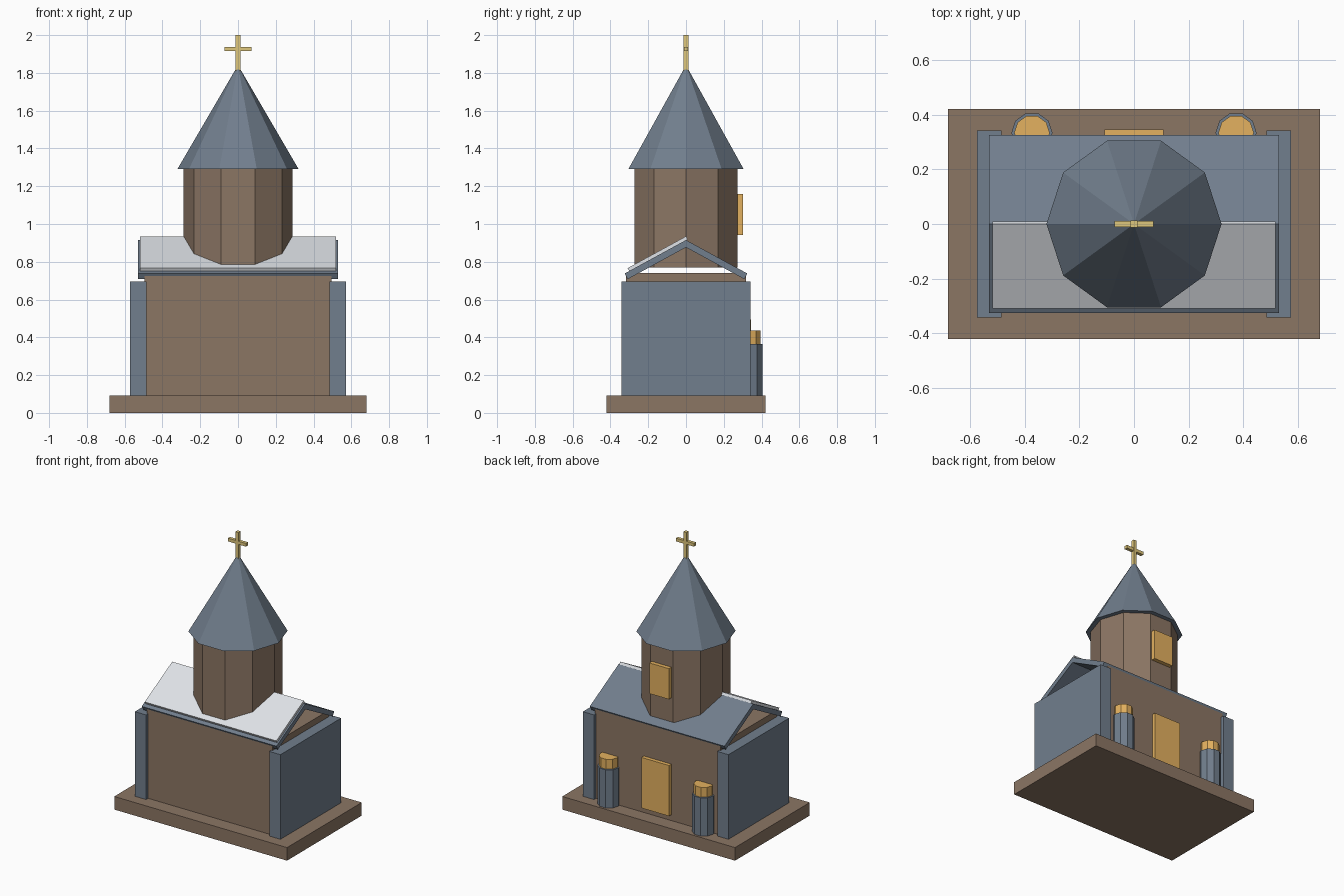
import bpy
import bmesh
from math import radians, sin, cos
from mathutils import Matrix

default = bpy.data.objects.get("Cube")
if default:
    bpy.data.objects.remove(default)


def material(name, rgb):
    mat = bpy.data.materials.new(name)
    mat.use_nodes = True
    mat.diffuse_color = (*rgb, 1)
    mat.node_tree.nodes["Principled BSDF"].inputs["Base Color"].default_value = (*rgb, 1)
    return mat


brown = material("brown stone", (0.26, 0.18, 0.127))
slate = material("slate blue", (0.165, 0.209, 0.266))
amber = material("amber glow", (0.77, 0.44, 0.115))
gold = material("pale gold", (0.74, 0.57, 0.2))
snow = material("snow white", (0.8, 0.83, 0.87))


def finish(name, bm, mat):
    bmesh.ops.recalc_face_normals(bm, faces=bm.faces)
    mesh = bpy.data.meshes.new(name)
    bm.to_mesh(mesh)
    bm.free()
    mesh.materials.append(mat)
    obj = bpy.data.objects.new(name, mesh)
    bpy.context.collection.objects.link(obj)
    return obj


def box(name, mat, x, y, z):
    """Box from (low, high) ranges on each axis."""
    bm = bmesh.new()
    size = [b - a for a, b in (x, y, z)]
    mid = [(a + b) / 2 for a, b in (x, y, z)]
    bmesh.ops.create_cube(bm, size=1, matrix=Matrix.Translation(mid) @ Matrix.Diagonal((*size, 1)))
    return finish(name, bm, mat)


def decagon(name, mat, x, y, low, high, r_low, r_top):
    """Ten-sided prism or cone with one corner facing +y."""
    bm = bmesh.new()
    place = Matrix.Translation((x, y, (low + high) / 2)) @ Matrix.Rotation(radians(90), 4, "Z")
    bmesh.ops.create_cone(bm, cap_ends=True, segments=10, radius1=r_low, radius2=r_top,
                          depth=high - low, matrix=place)
    return finish(name, bm, mat)


def slope_slab(name, mat, half_x, ridge_y, ridge_z, length, thick, side):
    """Slab sloping down from its upper ridge edge towards side * y."""
    a = radians(28.6)
    down, inward = (cos(a), -sin(a)), (-sin(a), -cos(a))
    profile = [(0, 0), (length, 0), (length, thick), (0, thick)]
    bm = bmesh.new()
    verts = [bm.verts.new((-half_x, side * (ridge_y + u * down[0] + v * inward[0]),
                           ridge_z + u * down[1] + v * inward[1])) for u, v in profile]
    face = bm.faces.new(verts)
    new = bmesh.ops.extrude_face_region(bm, geom=[face])["geom"]
    moved = [v for v in new if isinstance(v, bmesh.types.BMVert)]
    bmesh.ops.translate(bm, verts=moved, vec=(2 * half_x, 0, 0))
    return finish(name, bm, mat)


# Plinth and nave
box("plinth", brown, (-0.68, 0.68), (-0.42, 0.42), (0, 0.093))
box("nave_walls", brown, (-0.495, 0.495), (-0.318, 0.318), (0.093, 0.74))

# End slabs and the round buttresses with glowing tops
for side, label in ((1, "left"), (-1, "right")):
    box(f"{label}_end_slab", slate, sorted((side * 0.485, side * 0.573)), (-0.341, 0.341), (0.093, 0.695))
    decagon(f"{label}_buttress", slate, side * 0.373, 0.333, 0.093, 0.365, 0.075, 0.075)
    decagon(f"{label}_buttress_top", amber, side * 0.373, 0.333, 0.365, 0.435, 0.065, 0.065)

# Open gable roof, snow on the front slope
slope_slab("back_roof", slate, 0.53, 0, 0.915, 0.37, 0.034, 1)
slope_slab("front_roof", slate, 0.53, 0, 0.915, 0.37, 0.034, -1)
slope_slab("front_roof_snow", snow, 0.518, 0, 0.935, 0.352, 0.019, -1)

# Drum tower and spire
decagon("drum", brown, 0, 0, 0.77, 1.292, 0.288, 0.288)
decagon("spire", slate, 0, 0, 1.292, 1.82, 0.32, 0.012)

# Door and drum window on the back
box("door", amber, (-0.108, 0.108), (0.31, 0.345), (0.135, 0.495))
box("drum_window", amber, (-0.077, 0.077), (0.27, 0.303), (0.942, 1.16))

# Cross
box("cross_upright", gold, (-0.012, 0.012), (-0.012, 0.012), (1.81, 2))
box("cross_arm", gold, (-0.071, 0.071), (-0.0115, 0.0115), (1.915, 1.938))
